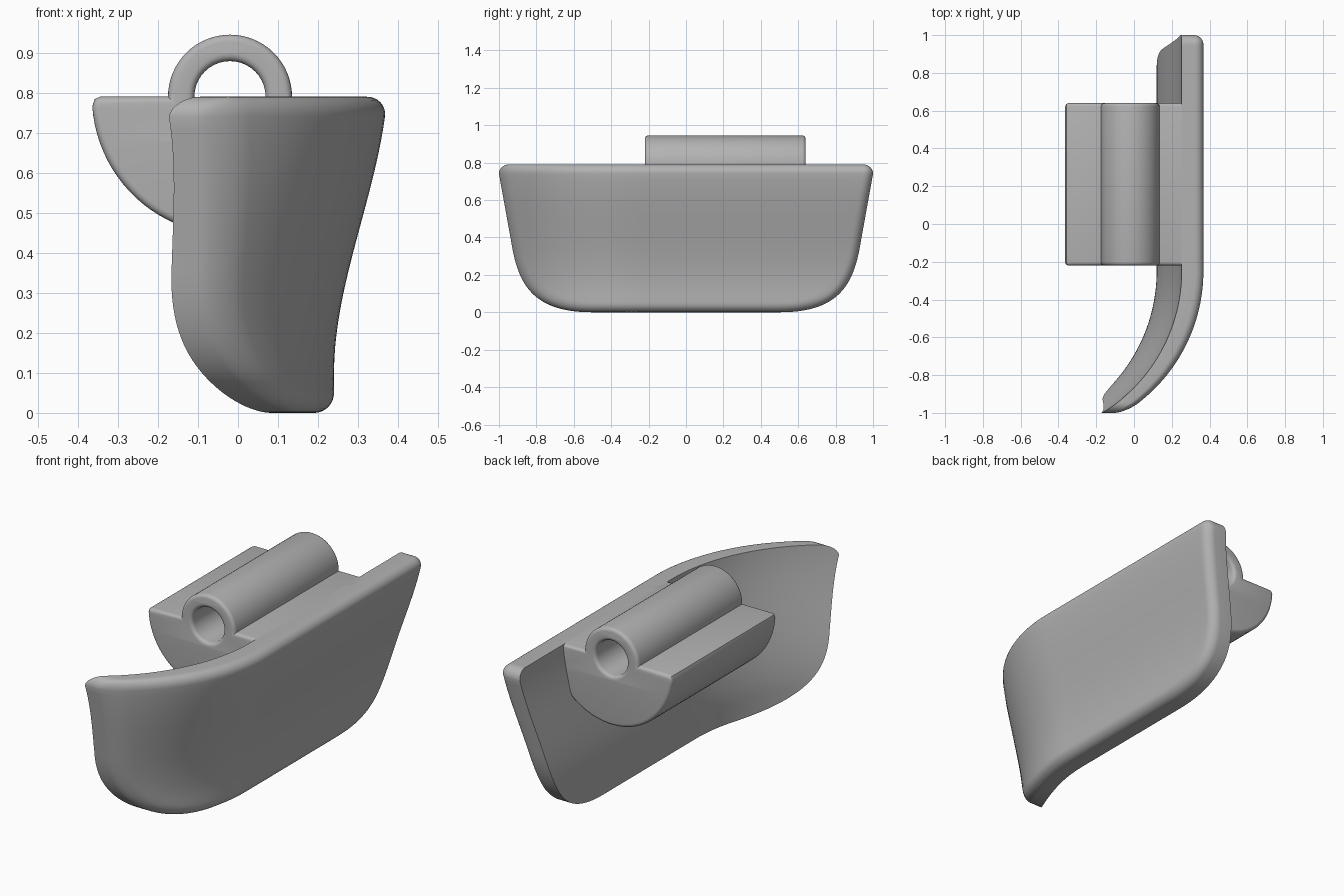
import bpy
import bmesh
from math import sin, cos, pi, sqrt, radians
from mathutils import Vector
from mathutils.geometry import interpolate_bezier, intersect_point_line

if "Cube" in bpy.data.objects:
    bpy.data.objects.remove(bpy.data.objects["Cube"])

grey = bpy.data.materials.new("plain grey")
grey.use_nodes = True
grey.diffuse_color = (0.45, 0.45, 0.45, 1)
grey.node_tree.nodes["Principled BSDF"].inputs["Base Color"].default_value = grey.diffuse_color

TOP = 0.79        # height of the flat top edge
FILLET = 0.05     # rounding of the outer rim
THICK = 0.12
BEND_START, BEND_RADIUS = -0.25, 0.88


def finish(obj, angle):
    obj.data.materials.clear()
    obj.data.materials.append(grey)
    bpy.ops.object.select_all(action='DESELECT')
    obj.select_set(True)
    bpy.context.view_layer.objects.active = obj
    bpy.ops.object.shade_smooth_by_angle(angle=radians(angle))


# Curved plate: half outline (y, z) from the top corner to the bottom edge
outline = [Vector((0.95 + FILLET * cos(a), TOP - FILLET + FILLET * sin(a), 0))
           for a in [pi / 2 * (1 - i / 8) for i in range(9)]]
side_top, side_low = Vector((1, 0.74, 0)), Vector((0.935, 0.38, 0))
outline += [side_top.lerp(side_low, i / 12) for i in range(1, 12)]
outline += interpolate_bezier(side_low, Vector((0.9, 0.16, 0)),
                              Vector((0.83, 0, 0)), Vector((0.5, 0, 0)), 28)
border = [Vector((0, TOP, 0))] + outline + [Vector((0, 0, 0))]


def rim_distance(y, z):
    p = Vector((abs(y), z, 0))
    best = 1
    for a, b in zip(border, border[1:]):
        if (b - a).length < 1e-6:
            continue
        q, t = intersect_point_line(p, a, b)
        q = a.lerp(b, min(1, max(0, t)))
        best = min(best, (p - q).length)
    return best


def outer_x(y, z):
    s = min(1, max(0, (z - 0.1) / 0.75))
    flare = 0.24 + 0.135 * s * s * (3 - 2 * s)
    dy = max(0, BEND_START - y)
    return flare - (BEND_RADIUS - sqrt(BEND_RADIUS ** 2 - dy ** 2))


def row_positions(w):
    edge = [w - FILLET * 1.1 * (1 - cos(pi / 2 * i / 8)) for i in range(8)]
    core = w - FILLET * 1.1
    middle = [core * (1 - i / 20) for i in range(41)]
    return edge + middle + [-y for y in reversed(edge)]


bm = bmesh.new()
outer, inner = [], []
for p in outline:
    front, back = [], []
    for y in row_positions(p.x):
        x = outer_x(y, p.y)
        gap = max(0, FILLET - rim_distance(y, p.y))
        drop = FILLET - sqrt(max(0, FILLET ** 2 - gap ** 2))
        front.append(bm.verts.new((x - drop, y, p.y)))
        back.append(bm.verts.new((x - THICK, y, p.y)))
    outer.append(front)
    inner.append(back)


def rim_loop(grid):
    return (grid[0] + [r[-1] for r in grid[1:-1]] + grid[-1][::-1]
            + [r[0] for r in grid[-2:0:-1]])


for grid in (outer, inner):
    for r0, r1 in zip(grid, grid[1:]):
        for c in range(len(r0) - 1):
            bm.faces.new((r0[c], r0[c + 1], r1[c + 1], r1[c]))
la, lb = rim_loop(outer), rim_loop(inner)
for i in range(len(la)):
    bm.faces.new((la[i - 1], la[i], lb[i], lb[i - 1]))
bmesh.ops.recalc_face_normals(bm, faces=bm.faces)
mesh = bpy.data.meshes.new("curved_plate")
bm.to_mesh(mesh)
bm.free()
plate = bpy.data.objects.new("curved_plate", mesh)
bpy.context.collection.objects.link(plate)
finish(plate, 40)


# Half-round block with a tube along its flat top, extruded from one profile
def arc(radius, start, end, n):
    return [(radius * cos(radians(start + (end - start) * i / n)),
             radius * sin(radians(start + (end - start) * i / n))) for i in range(n + 1)]


body = arc(0.155, 0, 180, 32)
body += [(-0.325, 0), (-0.338, -0.006)] + arc(0.345, 184, 340, 40) + [(0.3, 0)]
hole = arc(0.089, 360, 0, 40)[:-1]

curve = bpy.data.curves.new("tube_block", 'CURVE')
curve.dimensions = '2D'
curve.fill_mode = 'BOTH'
for points in (body, hole):
    spline = curve.splines.new('POLY')
    spline.points.add(len(points) - 1)
    for sp, (x, y) in zip(spline.points, points):
        sp.co = (x, y, 0, 1)
    spline.use_cyclic_u = True
BEVEL = 0.018
curve.bevel_depth = BEVEL
curve.bevel_resolution = 3
curve.offset = -BEVEL
curve.extrude = 0.43 - BEVEL
block = bpy.data.objects.new("tube_block", curve)
block.location = (-0.02, 0.21, TOP)
block.rotation_euler = (pi / 2, 0, 0)
bpy.context.collection.objects.link(block)
bpy.ops.object.select_all(action='DESELECT')
block.select_set(True)
bpy.context.view_layer.objects.active = block
bpy.ops.object.convert(target='MESH')
block = bpy.context.view_layer.objects.active
bm = bmesh.new()
bm.from_mesh(block.data)
bmesh.ops.remove_doubles(bm, verts=bm.verts, dist=0.0002)
bmesh.ops.recalc_face_normals(bm, faces=bm.faces)
bm.to_mesh(block.data)
bm.free()
finish(block, 35)
